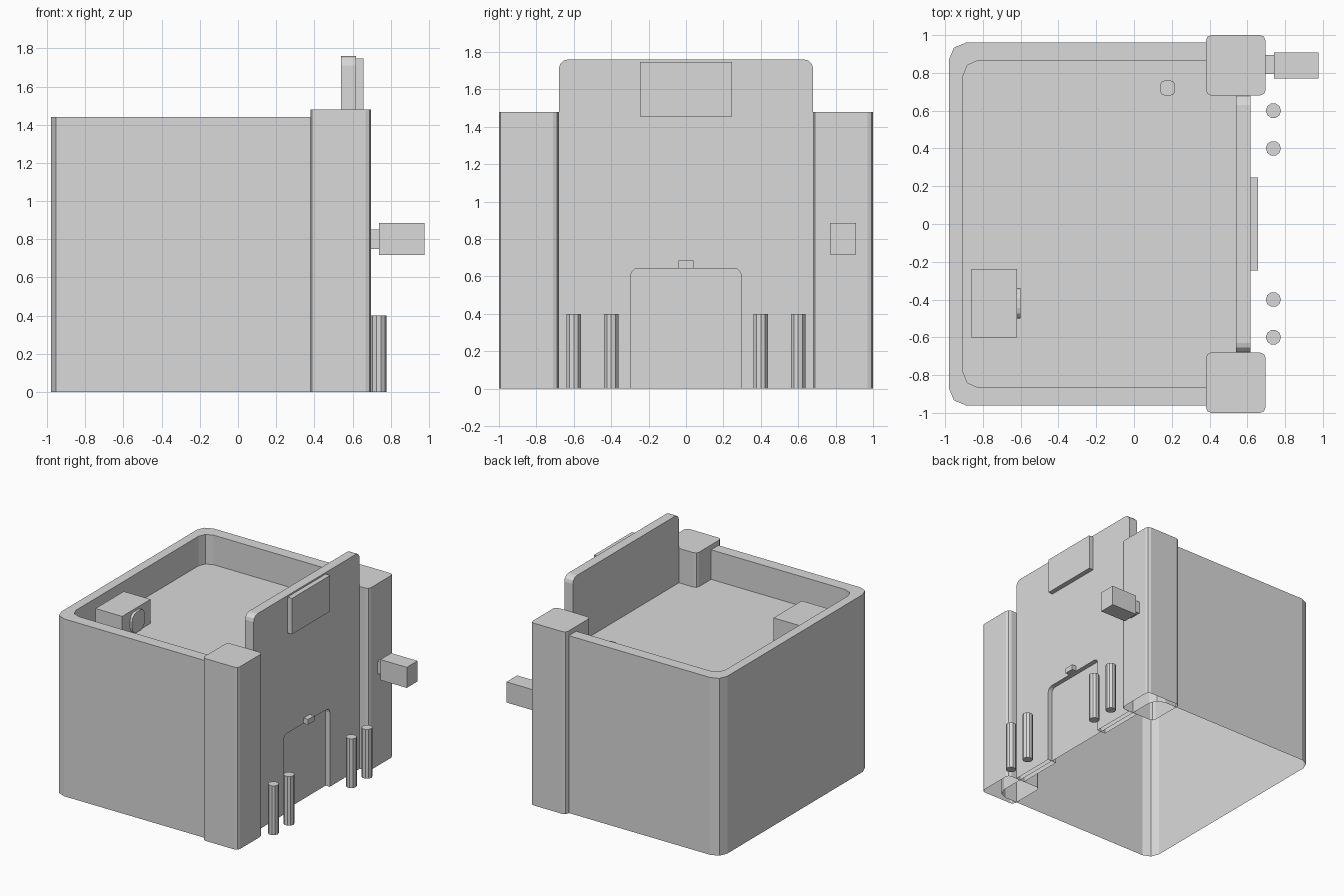
import bpy, bmesh, math
from mathutils import Vector

cube = bpy.data.objects.get("Cube")
if cube:
    bpy.data.objects.remove(cube, do_unlink=True)

grey = bpy.data.materials.new("plain grey")
grey.use_nodes = True
grey.diffuse_color = (0.7, 0.7, 0.7, 1)
grey.node_tree.nodes["Principled BSDF"].inputs["Base Color"].default_value = (0.7, 0.7, 0.7, 1)


def outline(u0, u1, v0, v1, radii=(0, 0, 0, 0), segments=2):
    """Rectangle with rounded corners: low-low, high-low, high-high, low-high."""
    points = []
    corners = ((u0, v0, 1, 1), (u1, v0, -1, 1), (u1, v1, -1, -1), (u0, v1, 1, -1))
    for i, (u, v, su, sv) in enumerate(corners):
        r = radii[i]
        if r == 0:
            points.append((u, v))
            continue
        for s in range(segments + 1):
            a = math.pi + math.pi / 2 * (i + s / segments)
            points.append((u + su * r + r * math.cos(a), v + sv * r + r * math.sin(a)))
    return points


def prism(name, points, axis, low, high):
    """Extrude a flat outline along x (outline in y, z) or z (outline in x, y)."""
    bm = bmesh.new()
    place = (lambda p: (low, p[0], p[1])) if axis == "x" else (lambda p: (p[0], p[1], low))
    face = bm.faces.new([bm.verts.new(place(p)) for p in points])
    top = bmesh.ops.extrude_face_region(bm, geom=[face])["geom"]
    shift = Vector((high - low, 0, 0)) if axis == "x" else Vector((0, 0, high - low))
    bmesh.ops.translate(bm, vec=shift, verts=[g for g in top if isinstance(g, bmesh.types.BMVert)])
    bmesh.ops.recalc_face_normals(bm, faces=bm.faces)
    mesh = bpy.data.meshes.new(name)
    bm.to_mesh(mesh)
    bm.free()
    mesh.materials.append(grey)
    obj = bpy.data.objects.new(name, mesh)
    bpy.context.collection.objects.link(obj)
    return obj


def box(name, x, y, z):
    return prism(name, outline(*x, *y), "z", *z)


def cut(target, cutter):
    """Carve the cutter out of the target, then discard it."""
    cutter.hide_render = True
    mod = target.modifiers.new("cut", "BOOLEAN")
    mod.operation = "DIFFERENCE"
    mod.solver = "EXACT"
    mod.object = cutter
    bpy.context.view_layer.objects.active = target
    bpy.ops.object.modifier_apply(modifier=mod.name)
    bpy.data.objects.remove(cutter, do_unlink=True)


def open_bottom(obj):
    """Remove the faces resting on the ground."""
    bm = bmesh.new()
    bm.from_mesh(obj.data)
    resting = [f for f in bm.faces if all(v.co.z < 0.001 for v in f.verts)]
    bmesh.ops.delete(bm, geom=resting, context="FACES")
    bm.to_mesh(obj.data)
    bm.free()


# Hollow main block with a sunken flat roof behind a parapet
body = prism("building_body", outline(-0.98, 0.58, -0.96, 0.96, (0.09,) * 4), "z", 0, 1.44)
cut(body, prism("roof_cutter", outline(-0.905, 0.7, -0.865, 0.865, (0.08, 0, 0, 0.08)), "z", 1.2, 1.6))
open_bottom(body)

# Tall facade with a doorway opening onto the block behind it
facade = prism("facade", outline(-0.68, 0.68, 0, 1.76, (0, 0, 0.05, 0.05), 3), "x", 0.54, 0.617)
cut(facade, prism("door_cutter", outline(-0.296, 0.296, -0.1, 0.643, (0, 0, 0.04, 0.04), 3), "x", 0.4, 0.7))
open_bottom(facade)
box("facade_sign", (0.617, 0.657), (-0.245, 0.245), (1.455, 1.747))
box("door_lamp", (0.617, 0.657), (-0.04, 0.04), (0.643, 0.686))

# Corner pillars and bollards on both sides
for side, s in (("left", 1), ("right", -1)):
    y0, y1 = sorted((0.68 * s, s))
    pillar = prism(f"pillar_{side}", outline(0.38, 0.697, y0, y1, (0.03,) * 4), "z", 0, 1.48)
    open_bottom(pillar)
    for place, y in (("inner", 0.4), ("outer", 0.6)):
        ring = [(0.738 + 0.04 * math.cos(math.tau * i / 10), s * y + 0.04 * math.sin(math.tau * i / 10))
                for i in range(10)]
        prism(f"bollard_{place}_{side}", ring, "z", 0, 0.4)

# Projecting sign on its bracket
box("sign_bracket", (0.69, 0.74), (0.795, 0.895), (0.75, 0.85))
box("projecting_sign", (0.74, 0.977), (0.77, 0.908), (0.718, 0.885))

# Rooftop equipment
box("roof_unit", (-0.86, -0.62), (-0.6, -0.237), (1.2, 1.395))
prism("roof_unit_fan", outline(-0.5, -0.34, 1.21, 1.375, (0.055,) * 4, 3), "x", -0.62, -0.6)
prism("roof_vent", outline(0.138, 0.218, 0.68, 0.76, (0.025,) * 4), "z", 1.2, 1.34)
